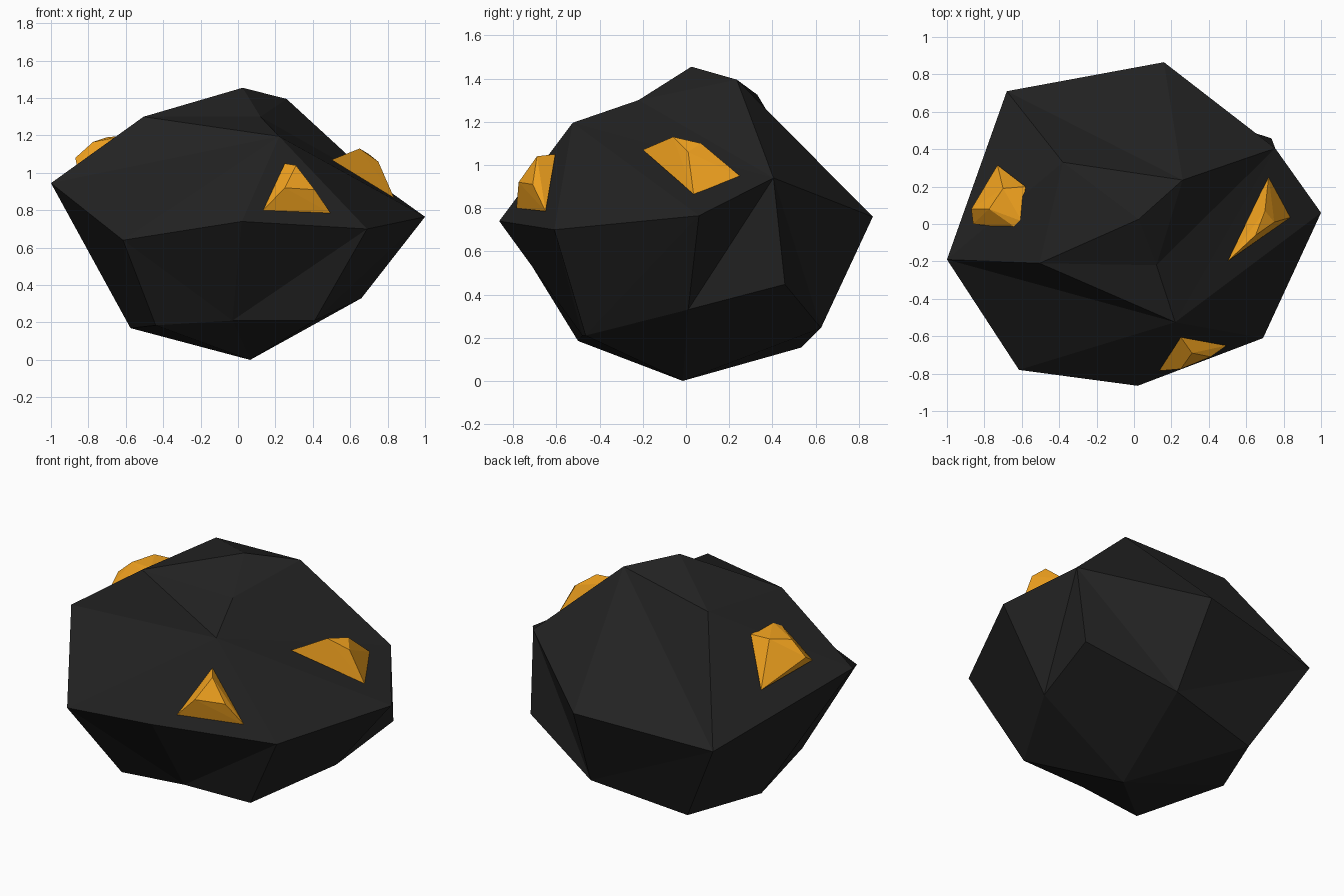
import bpy, bmesh


def material(name, color):
    m = bpy.data.materials.new(name)
    m.diffuse_color = color
    return m


def finish(bm, name, mat):
    bmesh.ops.recalc_face_normals(bm, faces=bm.faces[:])
    me = bpy.data.meshes.new(name)
    bm.to_mesh(me)
    bm.free()
    me.materials.append(mat)
    ob = bpy.data.objects.new(name, me)
    bpy.context.collection.objects.link(ob)


def nugget(name, points, mat):
    """Faceted chip wrapped around a few corner points."""
    bm = bmesh.new()
    verts = [bm.verts.new(p) for p in points]
    bmesh.ops.convex_hull(bm, input=verts)
    loose = [v for v in bm.verts if not v.link_faces]
    bmesh.ops.delete(bm, geom=loose, context='VERTS')
    finish(bm, name, mat)


coal = material("dark_stone", (0.016, 0.016, 0.016, 1))
gold = material("orange_ore", (0.9, 0.37, 0.014, 1))

# Boulder: irregular rings of corners, crown / waist / lower / foot
crown = [(0.025, 0.025, 1.455), (0.12, -0.22, 1.30), (0.26, 0.235, 1.395),
         (-0.38, 0.33, 1.325), (-0.505, -0.21, 1.30), (0.22, -0.525, 1.195)]
waist = [(1.0, 0.06, 0.765), (0.755, 0.405, 0.94), (0.16, 0.865, 0.76),
         (-0.68, 0.71, 0.69), (-1.0, -0.19, 0.945), (-0.615, -0.78, 0.64),
         (0.02, -0.865, 0.74), (0.69, -0.61, 0.70)]
lower = [(0.66, 0.01, 0.33), (0.735, 0.458, 0.447), (0.21, 0.625, 0.245),
         (-0.385, 0.535, 0.155), (-0.575, 0.09, 0.17), (-0.44, -0.5, 0.185),
         (-0.03, -0.48, 0.21), (0.41, -0.465, 0.21)]

bm = bmesh.new()
c, w, l = [[bm.verts.new(p) for p in ring] for ring in (crown, waist, lower)]
foot = bm.verts.new((0.065, -0.015, 0.0))

# waist-to-lower band, each quad folded inward, then the fan to the foot
for i in range(8):
    j = (i + 1) % 8
    a, b, d, e = w[i], w[j], l[j], l[i]
    mid_ad, mid_be = (a.co + d.co) / 2, (b.co + e.co) / 2
    if mid_ad.xy.length < mid_be.xy.length:
        tris = ((a, b, d), (a, d, e))
    else:
        tris = ((a, b, e), (b, d, e))
    for t in tris:
        bm.faces.new(t)
    bm.faces.new((e, d, foot))

# crown facets: c = crown corner, digits from 6 up are waist corners
top = c + w
for t in ("041 012 023 034 43A 39A 329 289 278 157 172 567 5D6 "
          "5CD 5BC 5AB 54A 514").split():
    bm.faces.new([top[int(k, 16)] for k in t])
finish(bm, "boulder", coal)

# Ore nuggets set into the boulder
nugget("front_nugget", [(0.135, -0.785, 0.80), (0.495, -0.65, 0.785),
                        (0.25, -0.605, 1.05), (0.25, -0.775, 0.92),
                        (0.41, -0.71, 0.91), (0.31, -0.69, 1.04)], gold)
nugget("right_nugget", [(0.50, -0.20, 1.07), (0.65, -0.06, 1.13),
                        (0.70, 0.07, 1.10), (0.72, 0.255, 0.945),
                        (0.835, 0.035, 0.865), (0.75, 0.01, 1.06)], gold)
nugget("left_nugget", [(-0.87, 0.08, 1.08), (-0.86, 0.0, 1.03),
                       (-0.73, 0.315, 0.93), (-0.58, 0.20, 1.19),
                       (-0.625, -0.025, 1.18), (-0.60, 0.015, 1.20),
                       (-0.70, 0.19, 1.19), (-0.775, 0.08, 1.165)], gold)
